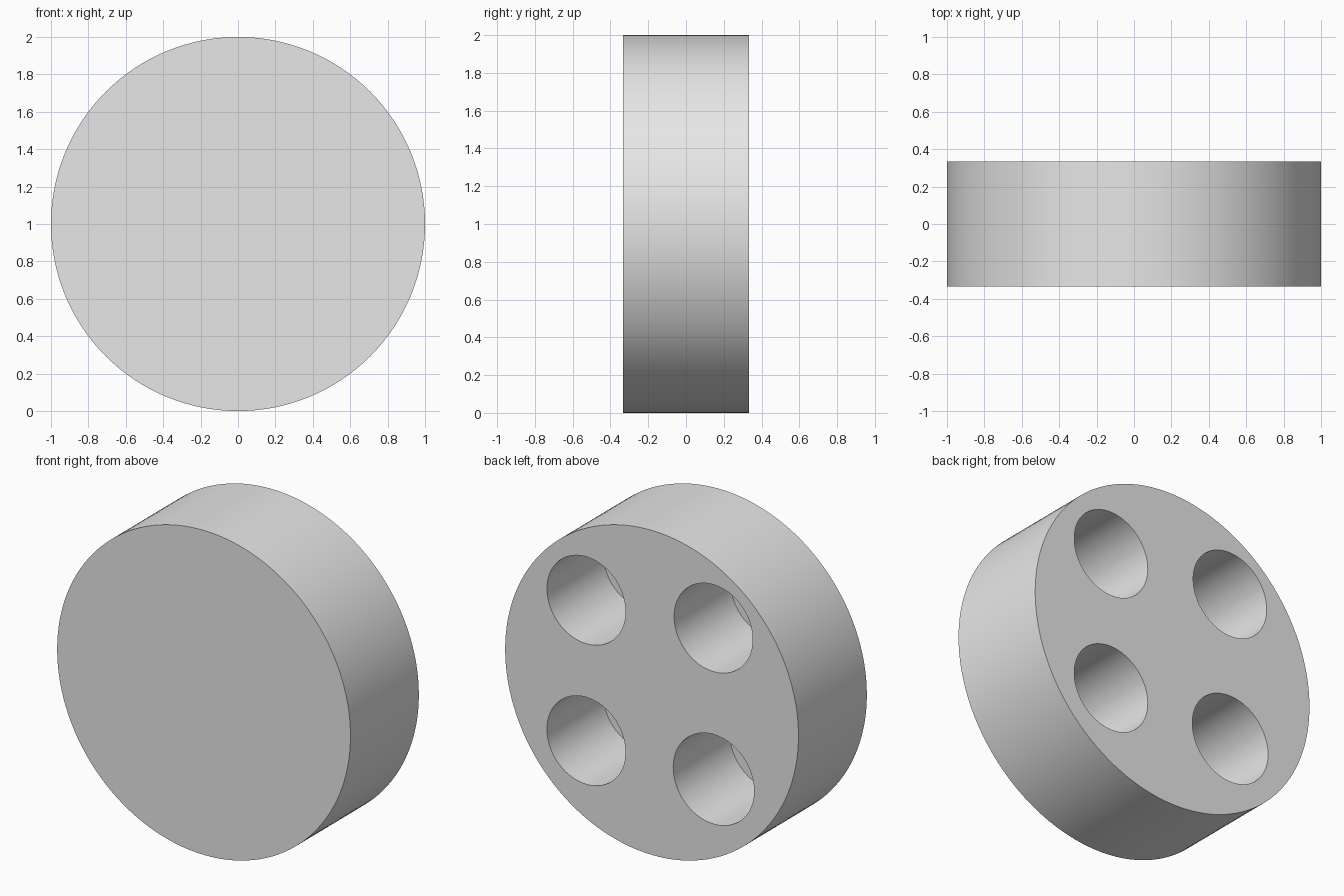
import bpy
import math

cube = bpy.data.objects.get("Cube")
if cube:
    bpy.data.objects.remove(cube, do_unlink=True)

HALF = 0.333    # half the disc thickness
DEPTH = 0.55    # depth of the blind holes
# Hole x, height from the disc centre, radius
HOLES = [(0.447, 0.45, 0.268), (-0.42, 0.51, 0.268),
         (0.447, -0.416, 0.268), (-0.422, -0.421, 0.276)]

grey = bpy.data.materials.new("light grey")
grey.use_nodes = True
colour = (0.8, 0.8, 0.8, 1)
grey.diffuse_color = colour
grey.node_tree.nodes["Principled BSDF"].inputs["Base Color"].default_value = colour


def cylinder(name, radius, x, z, y_front, y_back, sides):
    """Cylinder lying along the y axis between two depths."""
    bpy.ops.mesh.primitive_cylinder_add(
        vertices=sides, radius=radius, depth=y_back - y_front,
        location=(x, (y_front + y_back) / 2, z), rotation=(math.pi / 2, 0, 0))
    obj = bpy.context.object
    obj.name = name
    obj.data.materials.append(grey)
    return obj


# Solid disc standing on its rim
disc = cylinder("disc_body", 1, 0, 1, -HALF, HALF, 128)

# Blind round holes sunk into the back face
for i, (x, z, radius) in enumerate(HOLES):
    cutter = cylinder(f"hole_cutter_{i + 1}", radius, x, 1 + z,
                      HALF - DEPTH, HALF + 0.1, 96)
    cutter.hide_render = True
    cut = disc.modifiers.new(f"hole_{i + 1}", "BOOLEAN")
    cut.operation = "DIFFERENCE"
    cut.solver = "EXACT"
    cut.object = cutter
    bpy.ops.object.select_all(action="DESELECT")
    disc.select_set(True)
    bpy.context.view_layer.objects.active = disc
    bpy.ops.object.modifier_apply(modifier=cut.name)
    bpy.data.objects.remove(cutter, do_unlink=True)

# Smooth walls with crisp rims
bpy.ops.object.shade_smooth_by_angle(angle=math.radians(30))
